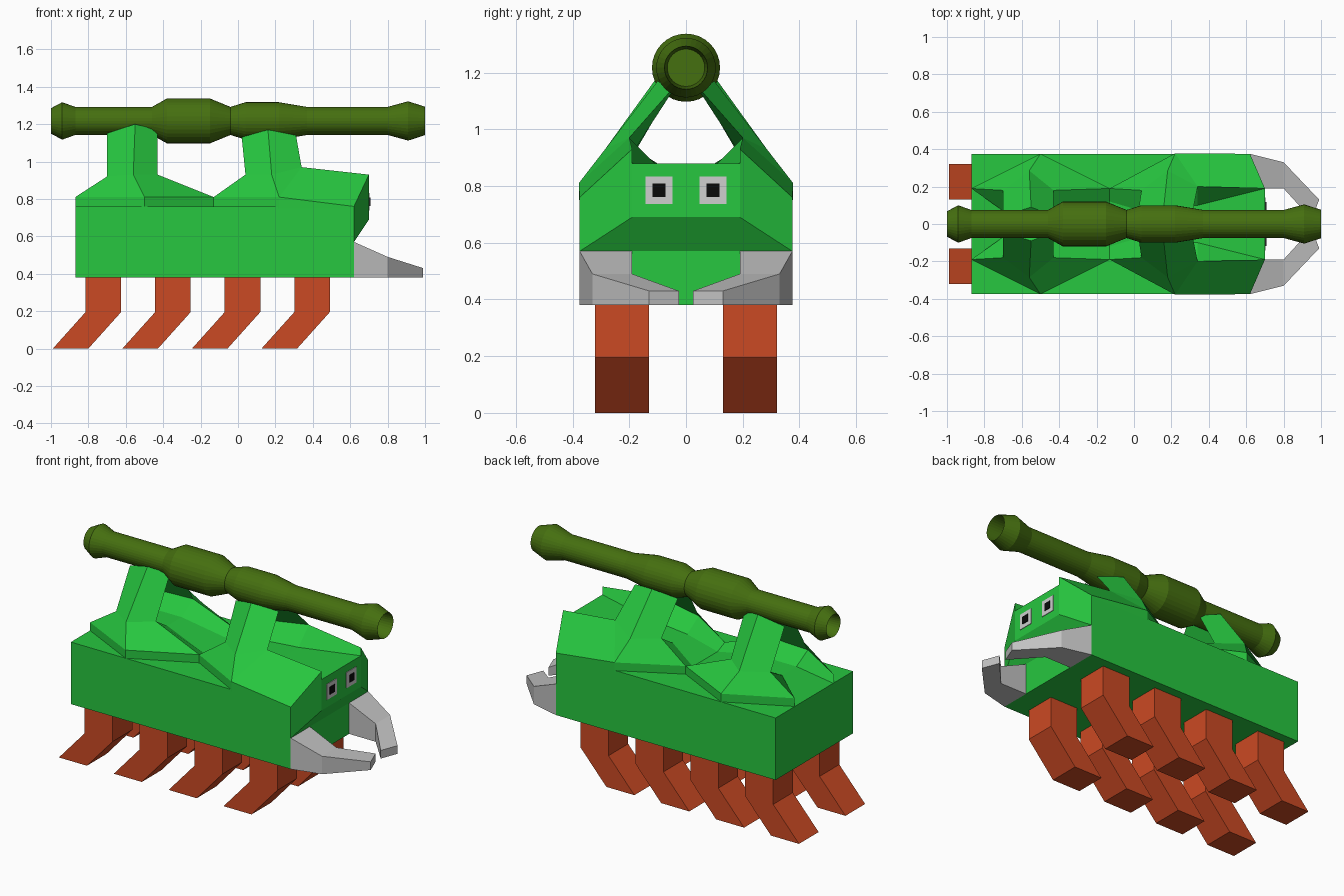
import bpy
import bmesh
import math
from mathutils import Vector

default_cube = bpy.data.objects.get("Cube")
if default_cube:
    bpy.data.objects.remove(default_cube, do_unlink=True)


def make_material(name, red, green, blue):
    material = bpy.data.materials.new(name)
    material.use_nodes = True
    colour = (red, green, blue, 1)
    material.diffuse_color = colour
    shader = material.node_tree.nodes["Principled BSDF"]
    shader.inputs["Base Color"].default_value = colour
    return material


body_green = make_material("body green", .02, .57, .05)
leg_orange = make_material("leg orange", .6, .068, .017)
barrel_olive = make_material("barrel olive", .06, .16, .005)
jaw_grey = make_material("jaw grey", .54, .54, .54)
eye_white = make_material("eye white", .62, .62, .62)
eye_black = make_material("eye black", .003, .003, .003)


def make_object(name, faces, material):
    """Weld a list of polygons (given as corner points) into one object."""
    bm = bmesh.new()
    for corners in faces:
        bm.faces.new([bm.verts.new(corner) for corner in corners])
    bmesh.ops.remove_doubles(bm, verts=bm.verts, dist=.0005)
    bmesh.ops.recalc_face_normals(bm, faces=bm.faces)
    mesh = bpy.data.meshes.new(name)
    bm.to_mesh(mesh)
    bm.free()
    mesh.materials.append(material)
    obj = bpy.data.objects.new(name, mesh)
    bpy.context.collection.objects.link(obj)
    return obj


def loft(rings, caps=True):
    """Polygons joining equal-length rings, with closed ends."""
    faces = [rings[0], rings[-1]] if caps else []
    for first, second in zip(rings, rings[1:]):
        count = len(first)
        for i in range(count):
            j = (i + 1) % count
            faces.append([first[i], first[j], second[j], second[i]])
    return faces


def rectangle(x, y_low, y_high, z_low, z_high):
    return [(x, y_low, z_low), (x, y_high, z_low),
            (x, y_high, z_high), (x, y_low, z_high)]


def mirrored(faces):
    return faces + [[(x, -y, z) for x, y, z in face] for face in faces]


# Hull and faceted head
make_object("hull", loft([rectangle(x, -.375, .375, .38, .76)
                          for x in (-.87, .62)]), body_green)
make_object("head", loft([rectangle(.62, -.375, .375, .57, .76),
                          rectangle(.70, -.19, .19, .69, .88)]), body_green)

# Armour: outer rim, then the ridge line, then the sunken centre
tail, rear_out, waist, front_out, cheek = rim = [
    (-.87, .19, .81), (-.5, .375, .81), (-.13, .19, .81),
    (.22, .378, .81), (.62, .375, .76)]
rear_base = [(-.70, .18, .92), (-.56, .285, .93), (-.43, .18, .93)]
front_base = [(.04, .18, .93), (.18, .285, .93), (.34, .2, .97)]
brow = (.70, .19, .93)
rear_top = [(-.70, .045, 1.15), (-.55, .09, 1.2), (-.43, .045, 1.17)]
front_top = [(.02, .05, 1.13), (.16, .1, 1.17), (.31, .05, 1.14)]

armour = [
    [tail, rear_out, rear_base[1], rear_base[0]],
    [rear_out, waist, rear_base[2], rear_base[1]],
    [waist, front_out, front_base[1], front_base[0]],
    [front_out, front_base[2], front_base[1]],
    [front_out, cheek, brow, front_base[2]]]
for first, second in zip(rim, rim[1:]):
    armour.append([first, second, (*second[:2], .75), (*first[:2], .75)])

# Leaning three-sided mount arms
for base, top in ((rear_base, rear_top), (front_base, front_top)):
    armour += loft([base, top])[1:]

# Inner walls and centre deck
ridge = [tail, rear_base[0], rear_base[2], waist,
         front_base[0], front_base[2], brow]
inner = [(-.87, .19, .755), (-.70, .07, .86), (-.43, .07, .86),
         (-.13, .12, .78), (.04, .07, .86), (.34, .1, .87), (.70, .19, .88)]
for i in range(len(ridge) - 1):
    a, b = inner[i], inner[i + 1]
    armour.append([ridge[i], ridge[i + 1], b, a])
    armour.append([a, b, (b[0], 0, b[2]), (a[0], 0, a[2])])
armour.append([cheek, brow, inner[-1]])
make_object("armour", mirrored(armour), body_green)

# Bent legs, four to a side
for side, low, high in (("right", -.32, -.13), ("left", .13, .32)):
    for n in range(4):
        shift = n * .372
        rings = []
        for x, z in ((-.99, 0), (-.815, .195), (-.815, .4)):
            x += shift
            rings.append([(x, low, z), (x + .19, low, z),
                          (x + .19, high, z), (x, high, z)])
        make_object(f"{side}_leg_{n + 1}", loft(rings), leg_orange)

# Curved mandibles
for side, s in (("right", -1), ("left", 1)):
    rings = []
    for x_out, y_out, x_in, y_in, top in (
            (.62, .375, .62, .19, .57),
            (.80, .33, .80, .19, .49),
            (.99, .13, .95, .025, .43)):
        rings.append([(x_out, s * y_out, .38), (x_in, s * y_in, .38),
                      (x_in, s * y_in, top), (x_out, s * y_out, top)])
    make_object(f"{side}_mandible", loft(rings), jaw_grey)

    # Eyes: thin square plates
    for part, half, x, paint in (("eye", .048, .704, eye_white),
                                 ("pupil", .023, .708, eye_black)):
        y, z = s * .095, .785
        make_object(f"{side}_{part}", loft(
            [rectangle(depth, y - half, y + half, z - half, z + half)
             for depth in (.7, x)]), paint)

# Barrel: turned profile with recessed ends
profile = [(-.9, .055), (-1, .068), (-.94, .1), (-.87, .075), (-.46, .075),
           (-.38, .12), (-.15, .12), (-.04, .075), (.04, .1), (.22, .1),
           (.37, .075), (.8, .075), (.91, .105), (1, .076), (.88, .066)]
sides = 32
rings = []
for x, radius in profile:
    ring = []
    for k in range(sides):
        angle = math.tau * k / sides
        ring.append(Vector((x, radius * math.cos(angle),
                            1.217 + radius * math.sin(angle))))
    rings.append(ring)
make_object("barrel", loft(rings), barrel_olive)
